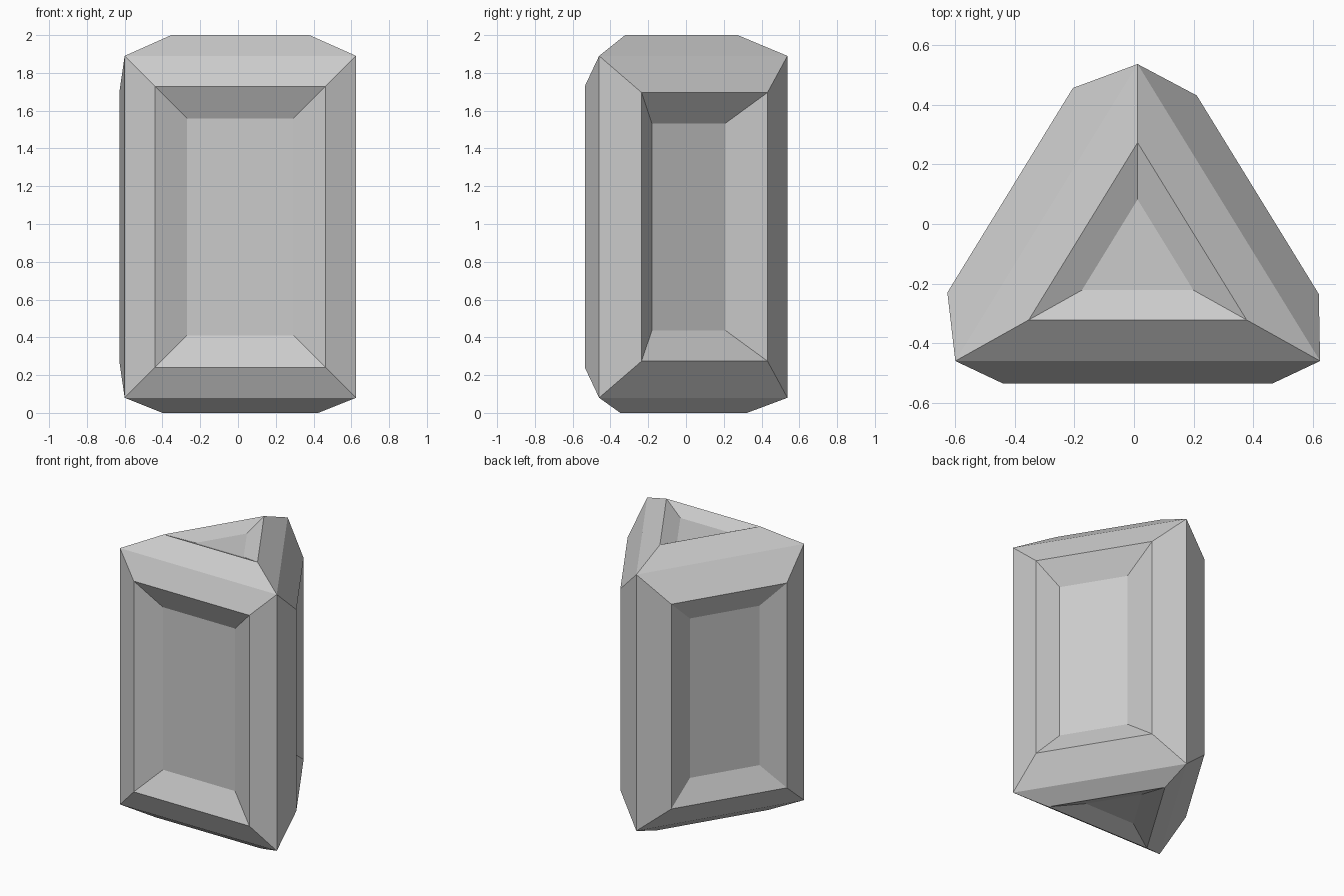
import bpy, bmesh
from mathutils import Vector

if "Cube" in bpy.data.objects:
    bpy.data.objects.remove(bpy.data.objects["Cube"])

# Base triangular prism
tri = [(-0.60, -0.46), (0.625, -0.46), (0.012, 0.537)]
Z0, Z1 = 0.08, 1.89
bm = bmesh.new()
bottom = [bm.verts.new((x, y, Z0)) for x, y in tri]
top = [bm.verts.new((x, y, Z1)) for x, y in tri]
base = bm.faces.new(bottom[::-1])
front, right, left = [
    bm.faces.new((bottom[i], bottom[(i + 1) % 3], top[(i + 1) % 3], top[i]))
    for i in range(3)]
cap = bm.faces.new(top)
bm.normal_update()


def framed_panel(face, rim_inset, rim_raise, floor_inset, floor_drop,
                 slide=(0, 0, 0)):
    """Raise an inset rim out of a face, then sink a smaller floor into it."""
    for inset, depth in ((rim_inset, rim_raise), (floor_inset, -floor_drop)):
        bmesh.ops.inset_individual(bm, faces=[face], thickness=inset,
                                   depth=depth, use_even_offset=True)
        bm.normal_update()
    bmesh.ops.translate(bm, verts=face.verts[:], vec=Vector(slide))


# Rim and sunken floor on every side
framed_panel(front, 0.161, 0.076, 0.17, 0.083)
framed_panel(right, 0.194, 0.114, 0.163, 0.10, (0.019, -0.032, 0))
framed_panel(left, 0.182, 0.143, 0.16, 0.07)
framed_panel(cap, 0.138, 0.11, 0.10, 0.05)
framed_panel(base, 0.112, 0.08, 0.12, 0.05)

mesh = bpy.data.meshes.new("crystal_block")
bm.to_mesh(mesh)
bm.free()
block = bpy.data.objects.new("crystal_block", mesh)
bpy.context.collection.objects.link(block)
